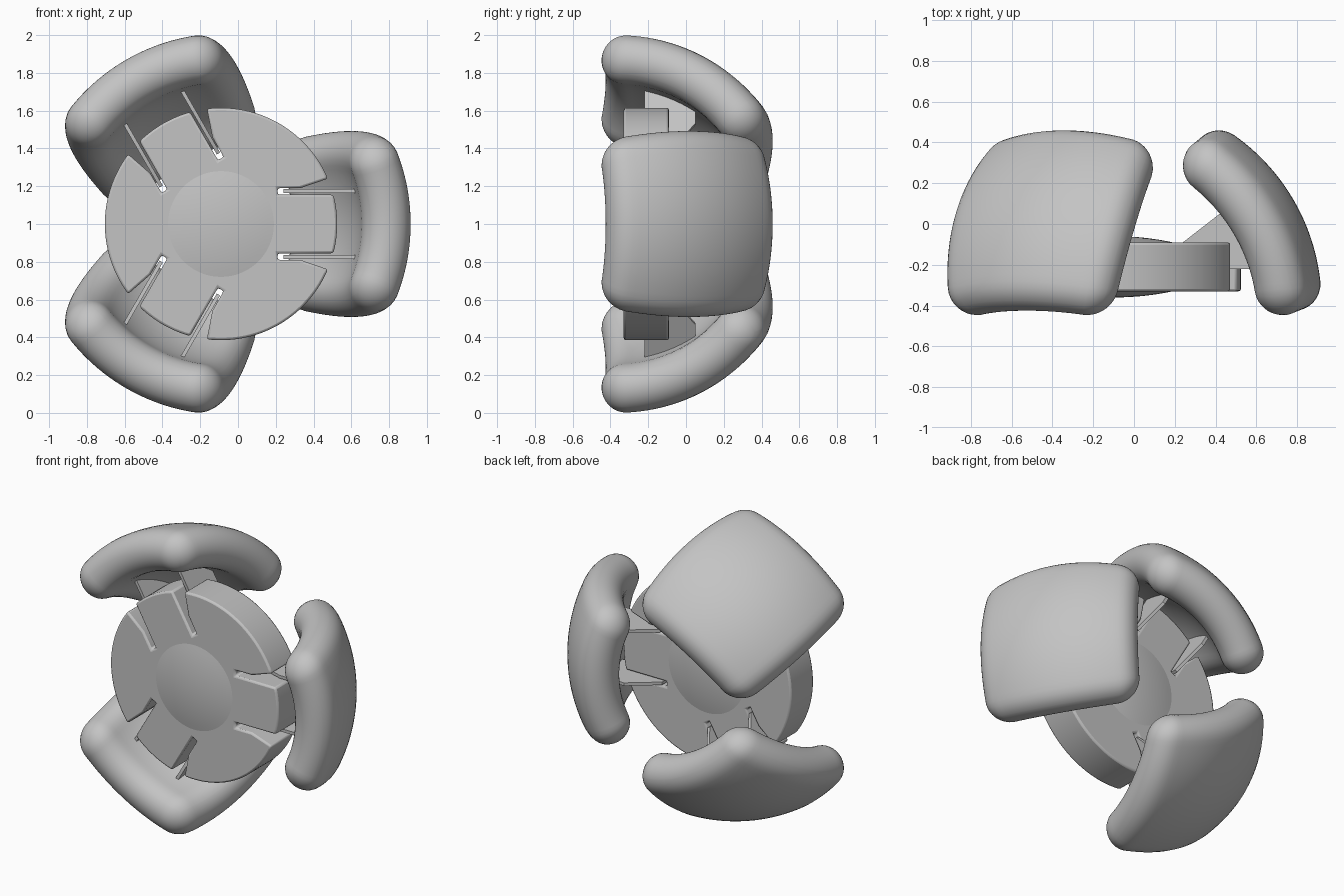
import bpy, bmesh, math
from mathutils import Vector, Matrix

cube = bpy.data.objects.get("Cube")
if cube:
    bpy.data.objects.remove(cube, do_unlink=True)

HUB_X, HUB_Z = -0.09, 1.0          # hub axis runs along y
HUB_R = 0.615
FRONT, BACK = -0.33, -0.09         # hub faces
ANGLES = [0, 120, 240]

grey = bpy.data.materials.new("plain_grey")
grey.use_nodes = True
colour = (0.55, 0.55, 0.55, 1)
grey.diffuse_color = colour
grey.node_tree.nodes["Principled BSDF"].inputs["Base Color"].default_value = colour


def place(radial, y, tangent, deg=0):
    """Point from distance along an arm, depth and sideways offset."""
    c, s = math.cos(math.radians(deg)), math.sin(math.radians(deg))
    return Vector((HUB_X + radial * c - tangent * s, y, HUB_Z + radial * s + tangent * c))


def finish(name, bm, smooth=35):
    bmesh.ops.recalc_face_normals(bm, faces=bm.faces)
    mesh = bpy.data.meshes.new(name)
    bm.to_mesh(mesh)
    bm.free()
    obj = bpy.data.objects.new(name, mesh)
    bpy.context.collection.objects.link(obj)
    mesh.materials.append(grey)
    bpy.ops.object.select_all(action="DESELECT")
    obj.select_set(True)
    bpy.context.view_layer.objects.active = obj
    bpy.ops.object.shade_smooth_by_angle(angle=math.radians(smooth))
    return obj


def prism(name, points, offset):
    bm = bmesh.new()
    face = bm.faces.new([bm.verts.new(p) for p in points])
    result = bmesh.ops.extrude_face_region(bm, geom=[face])
    moved = [v for v in result["geom"] if isinstance(v, bmesh.types.BMVert)]
    bmesh.ops.translate(bm, verts=moved, vec=offset)
    return finish(name, bm)


# Slotted hub: three arms and three wide sectors in one outline
def arc(start, end, steps):
    return [(HUB_R * math.cos(a), HUB_R * math.sin(a))
            for a in (math.radians(start + (end - start) * i / steps) for i in range(steps + 1))]


ARM_HALF, SLOT_HALF, SLOT_START = 0.155, 0.19, 0.30
arm_angle = math.degrees(math.asin(ARM_HALF / HUB_R))
half = arc(0, arm_angle, 5) + [(SLOT_START, ARM_HALF), (SLOT_START, SLOT_HALF),
                               (0.42, SLOT_HALF)] + arc(23, 60, 14)
lobe = [(x, -s) for x, s in reversed(half[1:])] + half[:-1]
outline = [place(x, FRONT, s, deg) for deg in ANGLES for x, s in lobe]
hub = prism("slotted_hub", outline, Vector((0, BACK - FRONT, 0)))
bevel = hub.modifiers.new("soft_rim", "BEVEL")
bevel.width, bevel.segments, bevel.limit_method = 0.012, 2, "ANGLE"
bevel.angle_limit = math.radians(40)

# Shallow domes on both hub faces
DOME_R, DOME_H = 0.28, 0.03
curve = [(DOME_R * i / 8, DOME_H * (1 - (i / 8) ** 2)) for i in range(9)]
profile = [(r, FRONT - h) for r, h in curve] + [(r, BACK + h) for r, h in reversed(curve)]
bm = bmesh.new()
verts = [bm.verts.new(place(r, y, 0)) for r, y in profile]
edges = [bm.edges.new(pair) for pair in zip(verts, verts[1:])]
bmesh.ops.spin(bm, geom=verts + edges, cent=(HUB_X, 0, HUB_Z), axis=(0, 1, 0),
               angle=math.tau, steps=64)
bmesh.ops.remove_doubles(bm, verts=bm.verts, dist=0.0005)
finish("centre_domes", bm)

# Cushioned pads: rounded square slabs wrapped on a common sphere
SPHERE_Y, SPHERE_R, PAD_R = -0.39, 0.88, 0.13
REACH = math.tan(math.radians(24.3))
tilt = math.radians(30.5)
NORMAL = Vector((math.cos(tilt), math.sin(tilt), 0))
ACROSS = Vector((0, 0, 1))
ALONG = Vector((-math.sin(tilt), math.cos(tilt), 0))


def wrap(p):
    core = [max(-0.36, min(0.36, p.x)), max(-0.36, min(0.36, p.y))]
    off = Vector((p.x - core[0], p.y - core[1], p.z)).normalized() * PAD_R
    a, b = core[0] / 0.36, core[1] / 0.36
    out = (NORMAL + ACROSS * a * REACH + ALONG * b * REACH * (1 + 0.06 * a * a)).normalized()
    side = (ACROSS - out * out.dot(ACROSS)).normalized()
    up = (ALONG - out * out.dot(ALONG)).normalized()
    return out * SPHERE_R + side * off.x + up * off.y + out * off.z


for number, deg in enumerate(ANGLES, 1):
    bm = bmesh.new()
    bmesh.ops.create_cube(bm, size=1, matrix=Matrix.Diagonal((0.98, 0.98, 2 * PAD_R, 1)))
    bmesh.ops.subdivide_edges(bm, edges=bm.edges, cuts=29, use_grid_fill=True)
    for v in bm.verts:
        q = wrap(v.co)
        v.co = place(q.x, SPHERE_Y + q.y, q.z, deg)
    finish(f"pad_{number}", bm, 60)

    # Thin ribs joining the slots to the pad
    rib = [(0.33, -0.09), (0.51, 0.05), (0.70, 0.05), (0.74, -0.22), (0.55, -0.22), (0.33, -0.15)]
    for side in (-1, 1):
        start, thick = side * 0.165, side * 0.02
        points = [place(x, y, start, deg) for x, y in rib]
        offset = place(0, 0, thick, deg) - place(0, 0, 0, deg)
        prism(f"rib_{number}_{'upper' if side > 0 else 'lower'}", points, offset)
